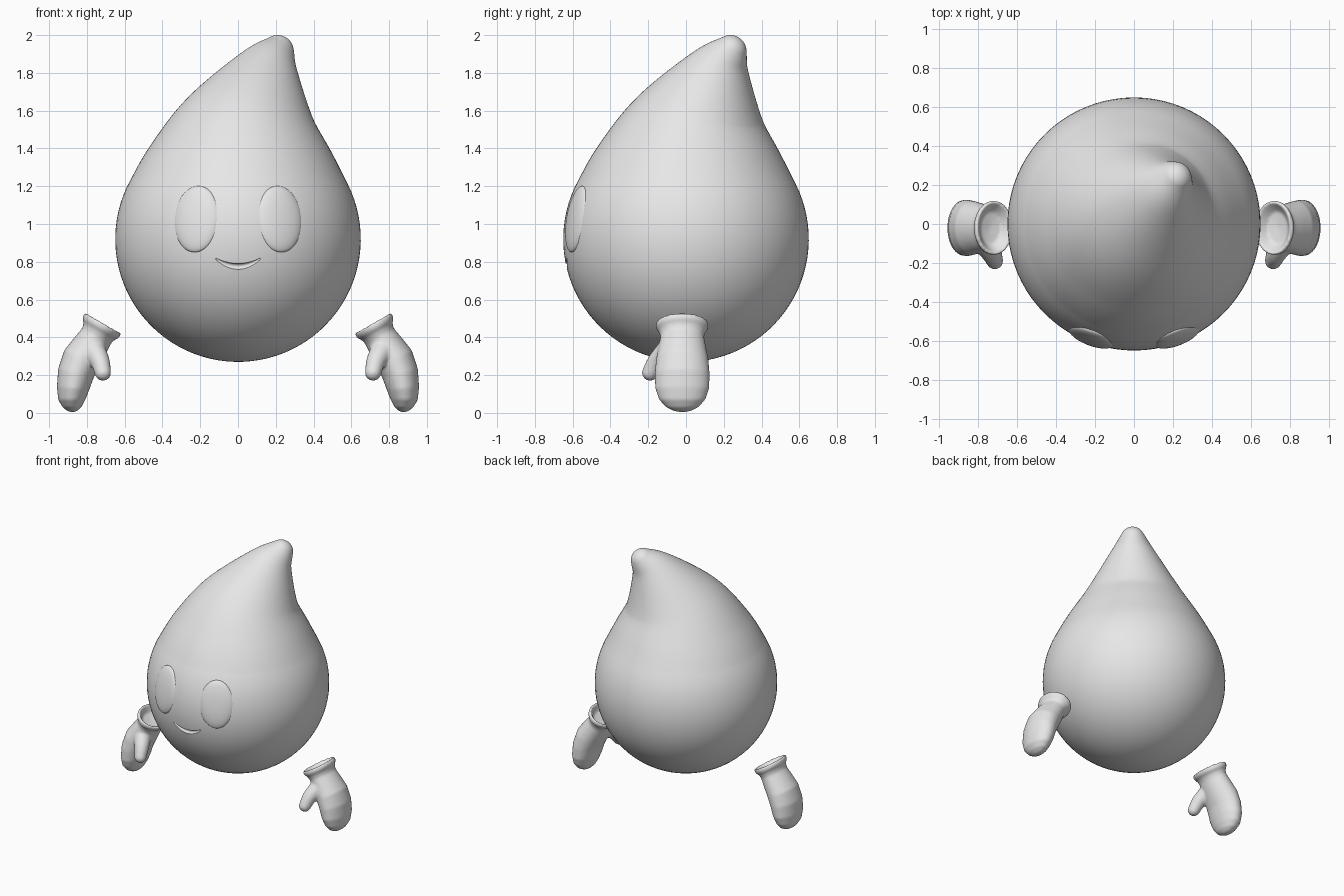
import bpy, bmesh, math
from mathutils import Vector

if "Cube" in bpy.data.objects:
    bpy.data.objects.remove(bpy.data.objects["Cube"])

grey = bpy.data.materials.new("plain grey")
grey.diffuse_color = (0.8, 0.8, 0.8, 1)
grey.use_nodes = True
grey.node_tree.nodes["Principled BSDF"].inputs["Base Color"].default_value = grey.diffuse_color


def make_object(name, bm):
    bmesh.ops.recalc_face_normals(bm, faces=bm.faces[:])
    me = bpy.data.meshes.new(name)
    bm.to_mesh(me)
    bm.free()
    me.materials.append(grey)
    ob = bpy.data.objects.new(name, me)
    bpy.context.collection.objects.link(ob)
    return ob


def activate(ob):
    bpy.ops.object.select_all(action='DESELECT')
    ob.select_set(True)
    bpy.context.view_layer.objects.active = ob


def smooth(ob, angle=45):
    activate(ob)
    bpy.ops.object.shade_smooth_by_angle(angle=math.radians(angle))


def loft(bm, rings):
    """Skin closed rings; a ring of one point makes a pole."""
    vs = [[bm.verts.new(p) for p in ring] for ring in rings]
    for a, b in zip(vs, vs[1:]):
        n = max(len(a), len(b))
        for i in range(n):
            j = (i + 1) % n
            if len(a) == 1:
                bm.faces.new((a[0], b[j], b[i]))
            elif len(b) == 1:
                bm.faces.new((a[i], a[j], b[0]))
            else:
                bm.faces.new((a[i], a[j], b[j], b[i]))


def spline(keys, steps):
    """Smooth curve through keys of any dimension."""
    k = [Vector(p) for p in keys]
    k = [2 * k[0] - k[1]] + k + [2 * k[-1] - k[-2]]
    out = []
    for i in range(1, len(k) - 2):
        a, b, c, d = k[i - 1:i + 3]
        for s in range(steps):
            t = s / steps
            out.append(0.5 * (2 * b + (c - a) * t + (2 * a - 5 * b + 4 * c - d) * t * t
                              + (3 * b - a - 3 * c + d) * t ** 3))
    return out + [k[-2]]


def round_sweep(bm, keys, sides, steps, cap):
    """Skin around a chain of balls (x, y, z, radius), with round ends."""
    pts = spline(keys, steps)
    stations = []
    for i, p in enumerate(pts):
        d = pts[min(i + 1, len(pts) - 1)] - pts[max(i - 1, 0)]
        move = Vector(d[:3])
        lat = math.asin(max(-0.95, min(0.95, -d[3] / move.length)))
        stations.append((Vector(p[:3]), move.normalized(), p[3], lat))
    c, t, r, lat = stations[0]
    low = [(c, t, r, -math.pi / 2 + (lat + math.pi / 2) * i / cap) for i in range(cap)]
    c, t, r, lat = stations[-1]
    high = [(c, t, r, lat + (math.pi / 2 - lat) * i / cap) for i in range(1, cap + 1)]
    rings = []
    for c, t, r, lat in low + stations + high:
        if abs(lat) > math.pi / 2 - 1e-4:
            rings.append([c + t * r * math.sin(lat)])
            continue
        u = Vector((0, 1, 0)).cross(t).normalized()
        v = t.cross(u)
        rings.append([c + r * (t * math.sin(lat) + math.cos(lat) * (u * math.cos(a) + v * math.sin(a)))
                      for a in (math.tau * i / sides for i in range(sides))])
    loft(bm, rings)


CENTRE, RADIUS = Vector((0, 0, 0.92)), 0.65

# Drop-shaped body with its tip bent to one side and back
bm = bmesh.new()
round_sweep(bm, [(0, 0, 0.92, 0.65), (0.005, 0.005, 1.11, 0.56), (0.03, 0.035, 1.4, 0.4),
                 (0.135, 0.15, 1.763, 0.185), (0.21, 0.235, 1.915, 0.085)], 80, 10, 30)
body = make_object("body", bm)

# Smile groove cut along the surface
smile = []
for i in range(-6, 7):
    u = i / 6
    x, z = 0.115 * u, 0.775 + 0.04 * u * u
    y = -math.sqrt(RADIUS ** 2 - x * x - (z - CENTRE.z) ** 2)
    smile.append((x, y, z, 0.004 + 0.012 * (1 - u * u)))
bm = bmesh.new()
round_sweep(bm, smile, 12, 3, 4)
cutter = make_object("smile_cutter", bm)
cutter.hide_render = True
cut = body.modifiers.new("smile", 'BOOLEAN')
cut.operation, cut.object, cut.solver = 'DIFFERENCE', cutter, 'EXACT'
activate(body)
bpy.ops.object.modifier_apply(modifier="smile")
bpy.data.objects.remove(cutter)
smooth(body)

# Shallow oval eyes lying on the body
for side, label in ((-1, "left"), (1, "right")):
    n = Vector((side * 0.228, -0.6, 0.11)).normalized()
    bm = bmesh.new()
    bmesh.ops.create_uvsphere(bm, u_segments=40, v_segments=24, radius=1)
    eye = make_object(label + "_eye", bm)
    eye.scale = (0.125, 0.178, 0.038)
    eye.rotation_euler = n.to_track_quat('Z', 'Y').to_euler()
    eye.location = CENTRE + n * 0.626
    smooth(eye)

# Mitten rings: x, z, half width, half depth, tilt in degrees
MITTEN = [(0.742, 0.428, 0.0, 0.0, 30), (0.738, 0.435, 0.06, 0.085, 30),
          (0.722, 0.463, 0.085, 0.115, 30), (0.713, 0.478, 0.1, 0.13, 30),
          (0.716, 0.472, 0.112, 0.14, 30), (0.728, 0.45, 0.11, 0.138, 30),
          (0.738, 0.43, 0.092, 0.122, 30), (0.75, 0.405, 0.086, 0.115, 30),
          (0.785, 0.35, 0.095, 0.125, 30), (0.828, 0.285, 0.103, 0.138, 27),
          (0.858, 0.21, 0.097, 0.145, 14), (0.873, 0.13, 0.086, 0.143, 5),
          (0.88, 0.07, 0.072, 0.122, 0), (0.879, 0.03, 0.05, 0.085, 0),
          (0.877, 0.01, 0.026, 0.045, 0), (0.876, 0.002, 0.0, 0.0, 0)]

# Floating mittens, each with a hollow flared cuff and a thumb
for side, label in ((-1, "left"), (1, "right")):
    bm = bmesh.new()
    rings = []
    for x, z, a, b, tilt in MITTEN:
        ct, st = math.cos(math.radians(tilt)), math.sin(math.radians(tilt))
        angles = [math.tau * i / 40 for i in range(40)] if a else [0]
        rings.append([(x + a * ct * math.cos(q), -0.02 + b * math.sin(q), z + a * st * math.cos(q))
                      for q in angles])
    loft(bm, rings)
    round_sweep(bm, [(0.775, -0.075, 0.345, 0.068), (0.732, -0.15, 0.275, 0.052),
                     (0.715, -0.19, 0.213, 0.043)], 24, 8, 8)
    for v in bm.verts:
        v.co.x *= side
    mitten = make_object(label + "_mitten", bm)
    # Fuse the thumb into the palm
    fuse = mitten.modifiers.new("fuse", 'REMESH')
    fuse.mode, fuse.voxel_size, fuse.use_smooth_shade = 'VOXEL', 0.008, True
    soften = mitten.modifiers.new("soften", 'SMOOTH')
    soften.factor, soften.iterations = 0.5, 6
    activate(mitten)
    bpy.ops.object.modifier_apply(modifier="fuse")
    bpy.ops.object.modifier_apply(modifier="soften")
    smooth(mitten, 60)
